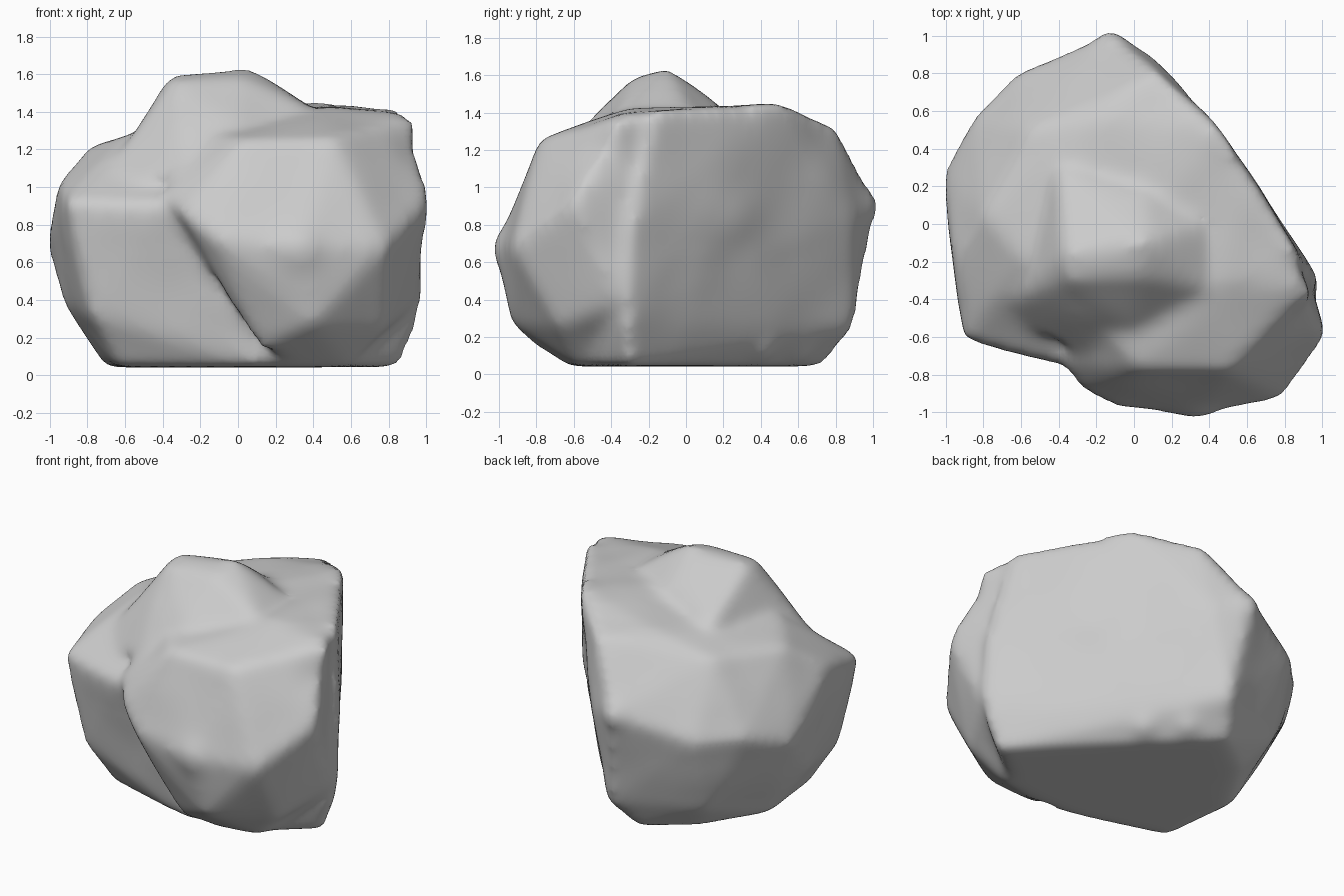
import bpy
import bmesh
import math
from mathutils import Vector, noise

default_cube = bpy.data.objects.get("Cube")
if default_cube:
    bpy.data.objects.remove(default_cube, do_unlink=True)

# Corner points of the three stone masses
body = [
    (-.64, -.45, .05), (-.7, .1, .05), (-.45, .5, .05), (-.15, .73, .05),
    (.86, -.3, .05), (.1, -.66, .05), (.56, -.56, .05),
    (-.78, -.57, .32), (-.92, -.05, .38), (-.6, .64, .25), (-.04, .89, .25),
    (.97, -.32, .3), (.98, -.3, .8),
    (-1.01, .27, .68), (-.91, -.61, .92), (-.95, -.2, 1.02), (-.4, -.74, .9),
    (-.62, .8, .78), (-.85, .56, .78), (-.13, 1.01, .92), (.1, .88, .85),
    (.46, .5, 1.45), (.13, .8, 1.32), (.88, -.17, 1.41), (-.8, .05, 1.21),
    (-.55, .5, 1.23), (-.2, .55, 1.34), (.2, .15, 1.42), (-.58, -.2, 1.28),
]
front_block = [
    (-.1, -.97, .72), (.35, -1.01, .68), (.78, -.92, .68), (.78, -.68, .25),
    (.4, -.93, .28), (.12, -.78, .14), (.3, -.62, .05), (.58, -.58, .05),
    (1.01, -.6, .92), (.93, -.35, 1.37), (.02, -.77, 1.25), (.5, -.78, 1.25),
    (-.28, -.88, .84), (-.38, -.74, .95), (.5, -.3, 1.42), (.95, -.35, .4),
    (-.3, -.35, 1.3), (.5, .1, 1.42), (.82, -.15, 1.4),
]
peak = [
    (-.37, -.16, 1.59), (-.34, -.3, 1.57), (.06, -.1, 1.63), (.03, -.28, 1.58),
    (-.72, -.45, 1.02), (-.42, -.6, 1.08), (.4, -.35, 1.4), (.36, 0, 1.43),
    (-.4, .3, 1.34), (.05, .16, 1.44), (0, -.55, 1.32), (-.25, -.72, 1.06),
]

# Local swells and hollows: place, radius, depth along the normal
dents = [
    ((.32, -1, .68), .12, .02), ((.94, -.47, 1.2), .12, -.02),
    ((.65, .3, .62), .15, -.015), ((.6, .3, .82), .15, .015),
    ((.3, .45, .07), .08, .06), ((.1, .64, .07), .08, .05),
    ((-.12, 1, .92), .1, .02),
]


def add_hull(mesh_builder, points):
    verts = [mesh_builder.verts.new(p) for p in points]
    result = bmesh.ops.convex_hull(mesh_builder, input=verts)
    loose = [v for v in result["geom_interior"] if isinstance(v, bmesh.types.BMVert)]
    bmesh.ops.delete(mesh_builder, geom=loose, context="VERTS")


# Stone masses fused into one surface and weathered
bm = bmesh.new()
for chunk in (body, front_block, peak):
    add_hull(bm, chunk)
bmesh.ops.recalc_face_normals(bm, faces=bm.faces)
mesh = bpy.data.meshes.new("boulder")
bm.to_mesh(mesh)
bm.free()
boulder = bpy.data.objects.new("boulder", mesh)
bpy.context.collection.objects.link(boulder)

fuse = boulder.modifiers.new("fuse", "REMESH")
fuse.mode = "VOXEL"
fuse.voxel_size = .03
weather = boulder.modifiers.new("weather", "SMOOTH")
weather.factor = .5
weather.iterations = 20
graph = bpy.context.evaluated_depsgraph_get()
mesh = bpy.data.meshes.new_from_object(boulder.evaluated_get(graph))
boulder.modifiers.clear()
boulder.data = mesh

# Swelling, dents and broad unevenness
moves = []
for v in mesh.vertices:
    push = .007 + .01 * noise.noise(v.co * 3) * min(1, v.co.z * 4)
    for place, radius, depth in dents:
        gap = (v.co - Vector(place)).length / radius
        push += depth * math.exp(-gap * gap)
    moves.append(v.normal * push)
for v, move in zip(mesh.vertices, moves):
    v.co += move

# Stone colour
stone = bpy.data.materials.new("grey_stone")
stone.use_nodes = True
grey = (.6, .6, .6, 1)
stone.diffuse_color = grey
stone.node_tree.nodes["Principled BSDF"].inputs["Base Color"].default_value = grey
mesh.materials.clear()
mesh.materials.append(stone)
for face in mesh.polygons:
    face.use_smooth = True
